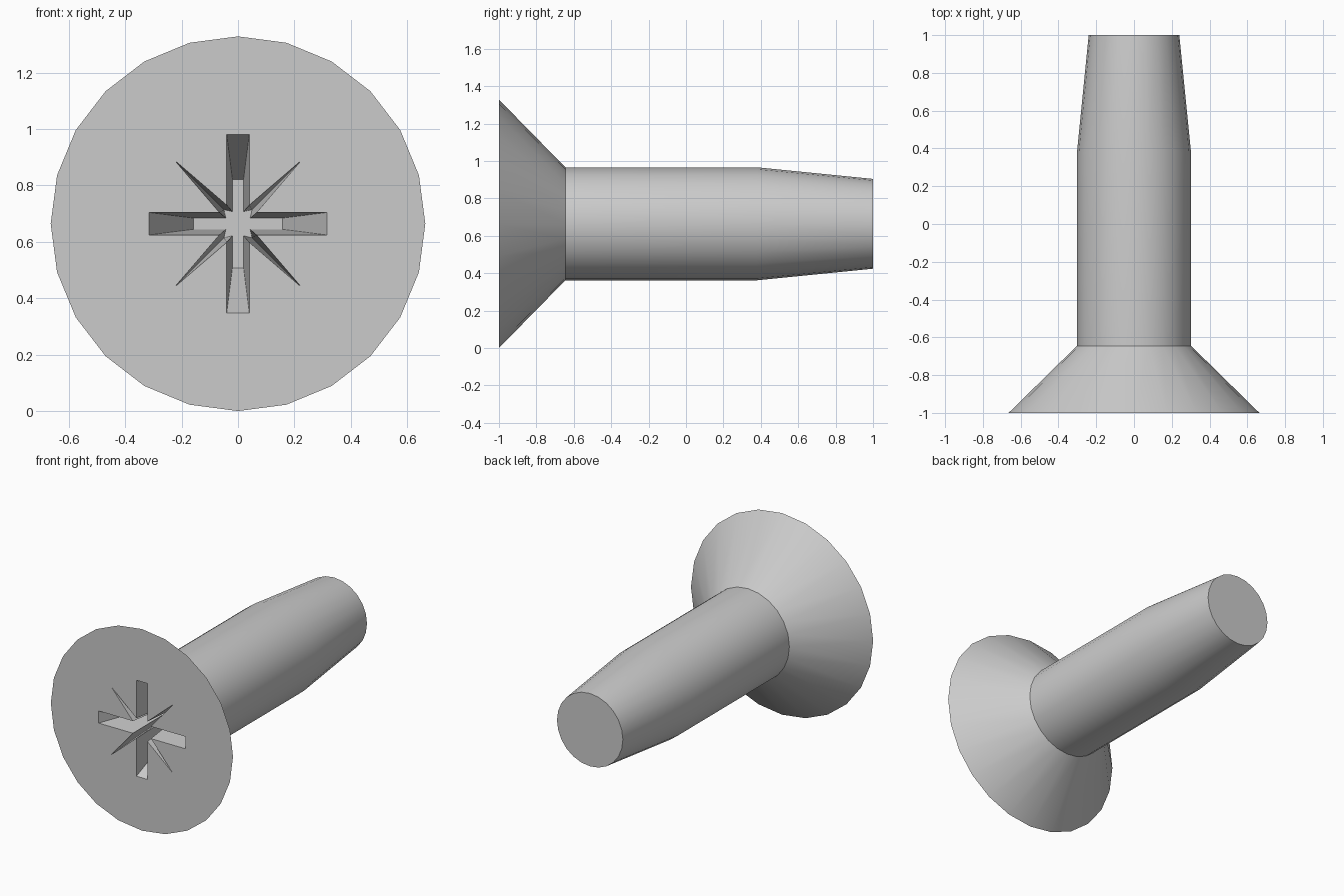
import bpy, bmesh, math

cube = bpy.data.objects.get("Cube")
if cube:
    bpy.data.objects.remove(cube, do_unlink=True)

SIDES = 24
CENTRE_Z = 0.664
FRONT_Y = -1.0
RECESS_DEPTH = 0.32

# One plain grey metal
steel = bpy.data.materials.new("grey steel")
steel.use_nodes = True
steel.diffuse_color = (0.6, 0.6, 0.6, 1)
steel.node_tree.nodes["Principled BSDF"].inputs["Base Color"].default_value = (0.6, 0.6, 0.6, 1)

bm = bmesh.new()


def loop(points, y):
    """Closed ring of vertices from (x, z) points around the screw axis."""
    return [bm.verts.new((x, y, CENTRE_Z + z)) for x, z in points]


def circle(r):
    return [(r * math.sin(2 * math.pi * i / SIDES), r * math.cos(2 * math.pi * i / SIDES))
            for i in range(SIDES)]


def bridge(a, b):
    n = len(a)
    for i in range(n):
        bm.faces.new((a[i], a[(i + 1) % n], b[(i + 1) % n], b[i]))


def ring_edges(ring):
    return [bm.edges.get((ring[i - 1], ring[i])) for i in range(len(ring))]


def cross_star(half_width, arm, base, tip):
    """Cross with four arms and a thin spike between each pair of arms."""
    quarter = [(-half_width, arm), (half_width, arm),
               (half_width, base), (tip, tip), (base, half_width)]
    points = []
    for _ in range(4):
        points += quarter
        quarter = [(z, -x) for x, z in quarter]
    return points


# Head cone, shank and tapered end: (radius, y)
profile = [(0.664, FRONT_Y), (0.302, -0.645), (0.302, 0.38), (0.24, 1.0)]
rings = [loop(circle(r), y) for r, y in profile]
for a, b in zip(rings, rings[1:]):
    bridge(a, b)
bm.faces.new(rings[-1])

# Tapered driver recess
rim = loop(cross_star(0.04, 0.316, 0.066, 0.224), FRONT_Y)
floor = loop(cross_star(0.02, 0.157, 0.043, 0.05), FRONT_Y + RECESS_DEPTH)
bridge(rim, floor)
bm.faces.new(floor)

# Flat front of the head around the recess
bmesh.ops.triangle_fill(bm, use_beauty=True,
                        edges=ring_edges(rings[0]) + ring_edges(rim))
bmesh.ops.recalc_face_normals(bm, faces=bm.faces[:])

mesh = bpy.data.meshes.new("countersunk_screw")
bm.to_mesh(mesh)
bm.free()
mesh.materials.append(steel)
screw = bpy.data.objects.new("countersunk_screw", mesh)
bpy.context.collection.objects.link(screw)

# Smooth round sides, crisp rims
bpy.ops.object.select_all(action='DESELECT')
screw.select_set(True)
bpy.context.view_layer.objects.active = screw
bpy.ops.object.shade_smooth_by_angle(angle=math.radians(30))
